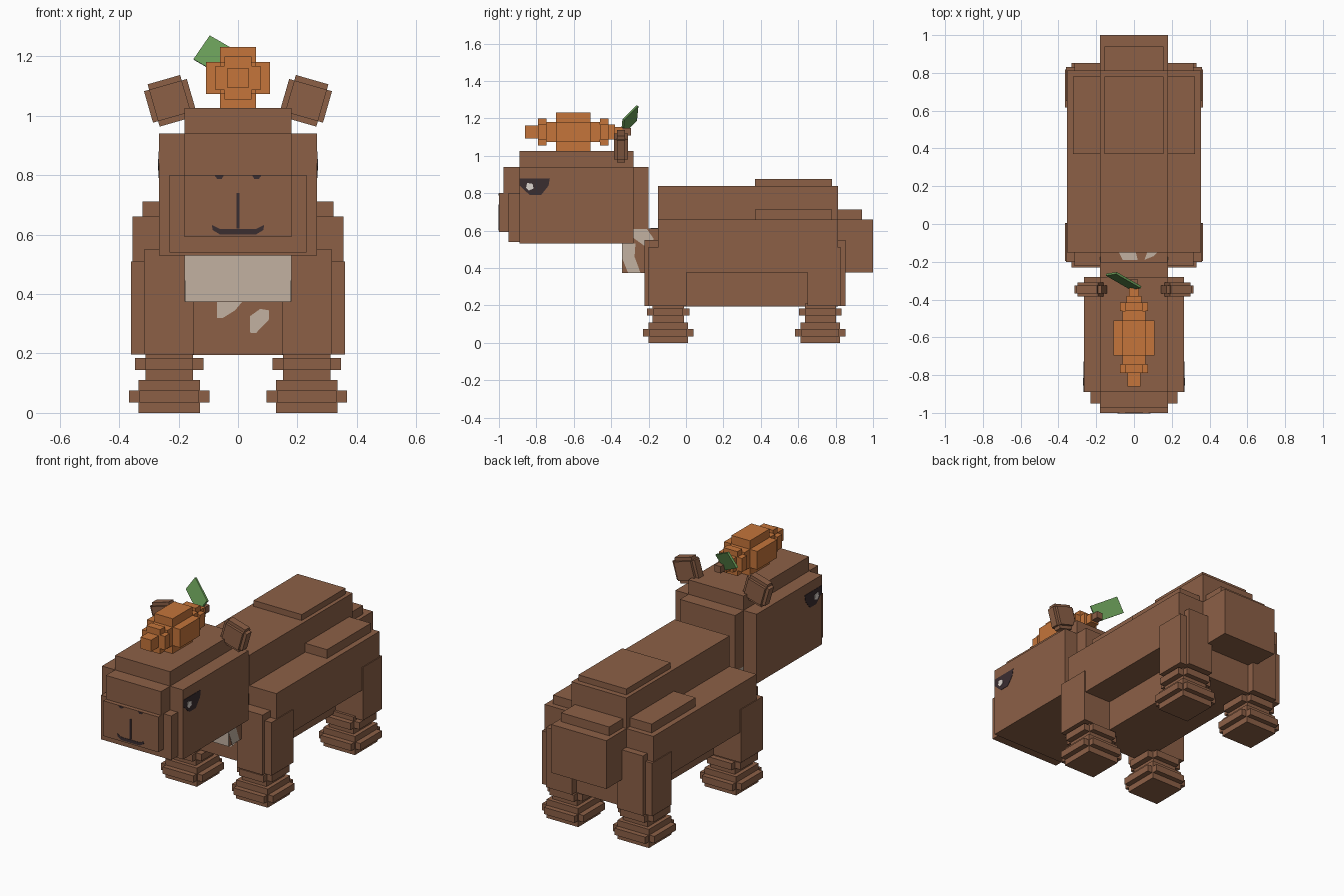
import bpy, math
from mathutils import Vector, Matrix


def material(name, rgb):
    m = bpy.data.materials.new(name)
    m.diffuse_color = (*rgb, 1)
    return m


BROWN = material("brown_fur", (0.262, 0.117, 0.062))
ORANGE = material("orange", (0.555, 0.178, 0.043))
CREAM = material("cream_fur", (0.54, 0.44, 0.355))
GREEN = material("leaf_green", (0.14, 0.33, 0.095))
DARK = material("dark_features", (0.042, 0.026, 0.03))
WHITE = material("eye_glint", (0.72, 0.66, 0.62))


def mesh_object(name, verts, faces, mat):
    me = bpy.data.meshes.new(name)
    me.from_pydata(verts, [], faces)
    me.materials.append(mat)
    ob = bpy.data.objects.new(name, me)
    bpy.context.collection.objects.link(ob)
    return ob


FACES = [(0, 1, 3, 2), (4, 6, 7, 5), (0, 4, 5, 1), (2, 3, 7, 6), (0, 2, 6, 4), (1, 5, 7, 3)]


def box(name, x, y, z, mat=BROWN):
    return mesh_object(name, [(a, b, c) for a in x for b in y for c in z], FACES, mat)


def mid(name, hx, y, z, mat=BROWN):
    """Box centred on x = 0."""
    return box(name, (-hx, hx), y, z, mat)


def plate(name, pts, axis, at, depth, mat):
    """Thin polygon plate facing along an axis (0 = x, 1 = y, 2 = z)."""
    verts = []
    for d in (at, at + depth):
        for u, v in pts:
            p = [u, v]
            p.insert(axis, d)
            verts.append(p)
    n = len(pts)
    faces = [tuple(range(n))[::-1], tuple(range(n, 2 * n))]
    faces += [(i, (i + 1) % n, (i + 1) % n + n, i + n) for i in range(n)]
    ob = mesh_object(name, verts, faces, mat)
    import bmesh
    bm = bmesh.new()
    bm.from_mesh(ob.data)
    bmesh.ops.recalc_face_normals(bm, faces=bm.faces)
    bm.to_mesh(ob.data)
    bm.free()
    return ob


# Head
mid("head_core", 0.18, (-0.975, -0.2), (0.61, 0.94))
mid("head_sides", 0.265, (-0.89, -0.28), (0.53, 0.94))
mid("head_crown", 0.18, (-0.89, -0.28), (0.9, 1.025))
mid("jowls", 0.23, (-0.95, -0.85), (0.54, 0.80))
mid("muzzle", 0.18, (-1.0, -0.9), (0.592, 0.80))

# Neck and torso
mid("neck", 0.178, (-0.34, -0.1), (0.373, 0.612))
mid("torso", 0.18, (-0.15, 0.812), (0.195, 0.84))
mid("back_pad", 0.157, (0.37, 0.78), (0.82, 0.875))
mid("rump", 0.18, (0.78, 1.0), (0.375, 0.66))
mid("rump_pad", 0.157, (0.78, 0.94), (0.64, 0.712))


def span(s, a, b):
    return (a, b) if s > 0 else (-b, -a)


for s, side in ((-1, "left"), (1, "right")):
    box(f"flank_{side}", span(s, 0.16, 0.355), (-0.15, 0.812), (0.375, 0.66))
    box(f"flank_pad_{side}", span(s, 0.17, 0.322), (0.37, 0.78), (0.64, 0.712))
    for end, cy, out in (("front", -0.095, -1), ("rear", 0.718, 1)):
        # Upper leg with a raised plate on its outward end
        y = (-0.202, 0.002) if out < 0 else (0.65, 0.83)
        box(f"{end}_leg_{side}", span(s, 0.148, 0.36), y, (0.197, 0.51))
        y = (-0.222, -0.1) if out < 0 else (0.75, 0.853)
        box(f"{end}_leg_plate_{side}", span(s, 0.148, 0.316), y, (0.197, 0.55))
        # Ankle and foot, stepped by crossed slabs
        for i, (a, b, z) in enumerate([
                (0.08, 0.083, (0.09, 0.21)), (0.115, 0.08, (0.145, 0.185)),
                (0.08, 0.113, (0.145, 0.185)), (0.103, 0.105, (0.0, 0.11)),
                (0.135, 0.1, (0.035, 0.075)), (0.1, 0.135, (0.035, 0.075))]):
            part = "ankle" if i < 3 else "foot"
            box(f"{end}_{part}_{side}_{i}", (s * 0.231 - a, s * 0.231 + a),
                (cy - b, cy + b), z)
    # Ears: tilted crossed blocks
    tilt = Matrix.Translation((s * 0.229, -0.347, 1.05)) @ Matrix.Rotation(
        s * math.radians(16), 4, 'Y')
    for i, (a, b, c) in enumerate([(0.057, 0.022, 0.074), (0.075, 0.022, 0.055),
                                   (0.057, 0.037, 0.055)]):
        box(f"ear_{side}_{i}", (-a, a), (-b, b), (-c, c)).matrix_world = tilt
    # Eye with a glint
    plate(f"eye_{side}", [(-0.889, 0.88), (-0.728, 0.88), (-0.735, 0.84), (-0.775, 0.79),
                          (-0.835, 0.79), (-0.889, 0.84)], 0, s * 0.264, s * 0.003, DARK)
    plate(f"eye_glint_{side}", [(-0.85, 0.855), (-0.82, 0.85), (-0.815, 0.825),
                                (-0.84, 0.815), (-0.855, 0.83)], 0, s * 0.265, s * 0.004, WHITE)
    # Pale fur on the sides of the neck
    plate(f"neck_patch_low_{side}", [(-0.34, 0.53), (-0.27, 0.53), (-0.275, 0.46),
                                     (-0.243, 0.374), (-0.31, 0.374), (-0.34, 0.45)],
          0, s * 0.176, s * 0.004, CREAM)
    plate(f"neck_patch_high_{side}", [(-0.28, 0.61), (-0.21, 0.61), (-0.175, 0.56),
                                      (-0.175, 0.51), (-0.21, 0.51), (-0.28, 0.56)],
          0, s * 0.176, s * 0.004, CREAM)
    # Nostrils
    plate(f"nostril_{side}", [(s * 0.048, 0.798), (s * 0.078, 0.798), (s * 0.07, 0.787),
                              (s * 0.055, 0.787)], 1, -0.999, -0.003, DARK)

# Mouth
mid("mouth_line", 0.005, (-1.003, -0.99), (0.62, 0.74), DARK)
plate("mouth", [(-0.088, 0.632), (-0.06, 0.618), (0.06, 0.618), (0.088, 0.632), (0.085, 0.615),
                (0.06, 0.6), (-0.06, 0.6), (-0.085, 0.615)], 1, -0.999, -0.003, DARK)

# Pale fur on throat, chest and nape
mid("throat_patch", 0.178, (-0.343, -0.335), (0.374, 0.53), CREAM)
plate("chest_patch_a", [(-0.07, 0.375), (0.015, 0.375), (-0.01, 0.345), (-0.05, 0.32),
                        (-0.07, 0.32)], 1, -0.149, -0.003, CREAM)
plate("chest_patch_b", [(0.04, 0.325), (0.075, 0.35), (0.105, 0.345), (0.105, 0.315),
                        (0.06, 0.268), (0.04, 0.27)], 1, -0.149, -0.003, CREAM)
plate("nape_patch_a", [(-0.08, -0.15), (0.01, -0.15), (0.02, -0.19), (-0.06, -0.19)],
      2, 0.611, 0.003, CREAM)
plate("nape_patch_b", [(0.07, -0.15), (0.125, -0.15), (0.105, -0.17), (0.055, -0.19)],
      2, 0.611, 0.003, CREAM)

# Root vegetable on the head: core blocks as (half x, half z, y span)
CZ = 1.127
for i, (hx, hz, y) in enumerate([
        (0.06, 0.104, (-0.695, -0.51)), (0.108, 0.054, (-0.695, -0.51)),
        (0.06, 0.054, (-0.745, -0.46)),
        (0.045, 0.072, (-0.79, -0.745)), (0.075, 0.04, (-0.79, -0.745)),
        (0.045, 0.072, (-0.46, -0.415)), (0.075, 0.04, (-0.46, -0.415)),
        (0.035, 0.034, (-0.86, -0.78)), (0.04, 0.04, (-0.42, -0.38)),
        (0.027, 0.027, (-0.39, -0.34))]):
    mid(f"vegetable_{i}", hx, y, (CZ - hz, CZ + hz), ORANGE)
mid("vegetable_stem", 0.02, (-0.345, -0.295), (1.11, 1.15))

# Leaf: thin tilted slab spanned by two edge vectors
a, l, w = Vector((-0.02, -0.348, 1.115)), Vector((-0.13, 0.075, 0.075)), Vector((0.055, 0.008, 0.08))
n = l.cross(w).normalized() * 0.012
mesh_object("leaf", [a + l * i + w * j + n * k for i in (0, 1) for j in (0, 1) for k in (0, 1)],
            FACES, GREEN)
